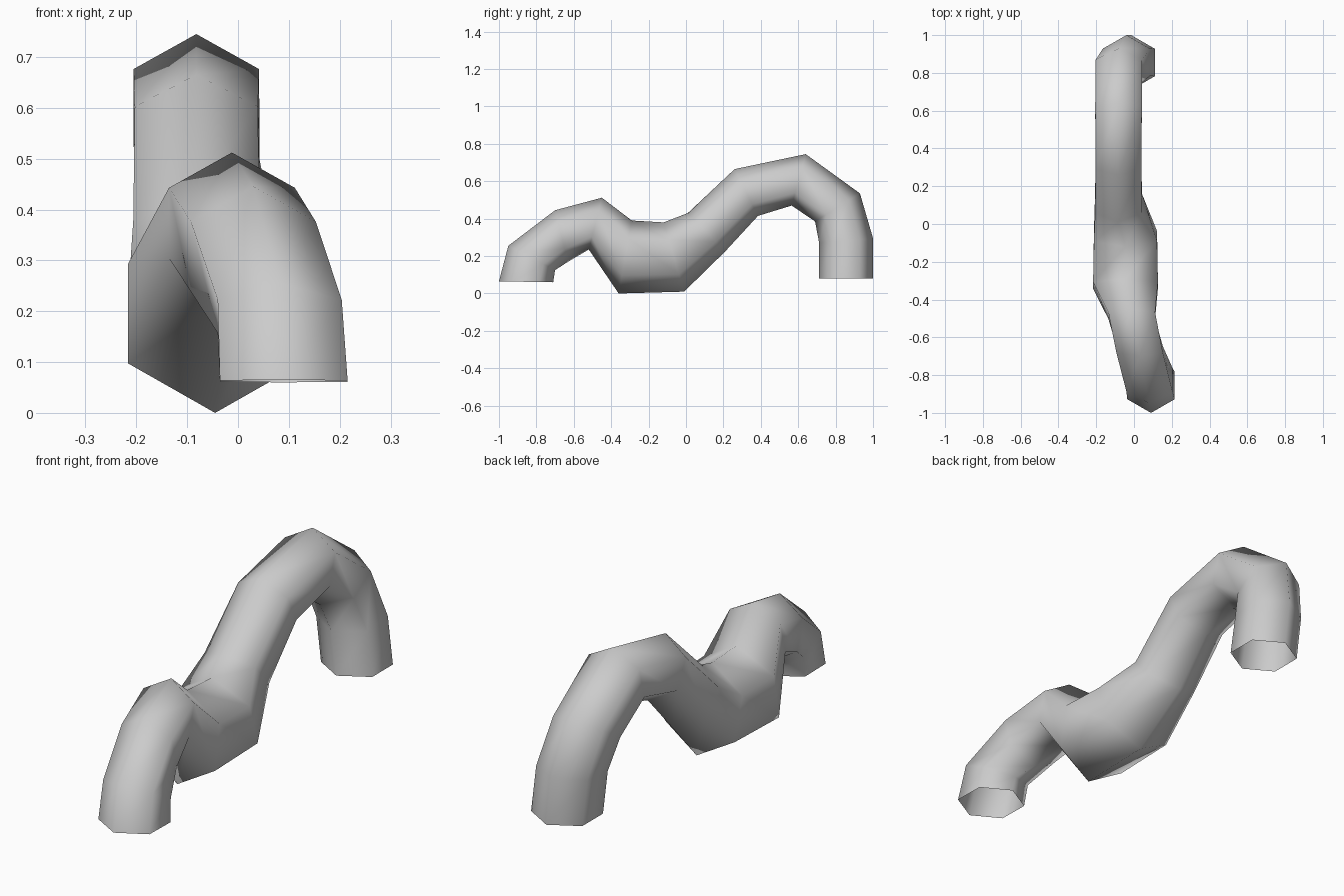
import bpy, bmesh, math
from mathutils import Vector

if "Cube" in bpy.data.objects:
    bpy.data.objects.remove(bpy.data.objects["Cube"], do_unlink=True)

SIDES = 6

# Pipe stations: sideways offset, crest (y, z), belly (y, z)
stations = [
    (0.09, (-1.0, 0.065), (-0.71, 0.06)),     # front opening
    (0.082, (-0.95, 0.255), (-0.70, 0.125)),
    (0.03, (-0.70, 0.445), (-0.63, 0.17)),
    (-0.012, (-0.45, 0.512), (-0.52, 0.235)),
    (-0.045, (-0.29, 0.39), (-0.36, 0.0)),    # wide sump
    (-0.045, (-0.12, 0.38), (-0.01, 0.01)),
    (-0.082, (0.01, 0.43), (0.21, 0.225)),
    (-0.082, (0.26, 0.665), (0.385, 0.415)),
    (-0.082, (0.64, 0.745), (0.565, 0.47)),
    (-0.08, (0.93, 0.535), (0.69, 0.385)),
    (-0.04, (1.0, 0.295), (0.712, 0.27)),
    (-0.015, (1.0, 0.08), (0.71, 0.08)),      # rear opening
]


def make_material(name, color):
    mat = bpy.data.materials.new(name)
    mat.use_nodes = True
    mat.diffuse_color = color
    mat.node_tree.nodes["Principled BSDF"].inputs["Base Color"].default_value = color
    return mat


def add_ring(bm, x, crest, belly):
    """Regular polygon ring standing on its belly corner."""
    top, bottom = Vector((x, *crest)), Vector((x, *belly))
    center, up = (top + bottom) / 2, (top - bottom) / 2
    side = Vector((up.length, 0, 0))
    angles = [math.tau * i / SIDES for i in range(SIDES)]
    return [bm.verts.new(center + up * math.cos(a) + side * math.sin(a)) for a in angles]


# Bent pipe, open at both ends
bm = bmesh.new()
rings = [add_ring(bm, *s) for s in stations]
for a, b in zip(rings, rings[1:]):
    for i in range(SIDES):
        j = (i + 1) % SIDES
        face = bm.faces.new((a[i], a[j], b[j], b[i]))
        face.smooth = True
bmesh.ops.recalc_face_normals(bm, faces=bm.faces)

mesh = bpy.data.meshes.new("bent_pipe")
bm.to_mesh(mesh)
bm.free()
mesh.materials.append(make_material("pipe grey", (0.6, 0.6, 0.6, 1)))
pipe = bpy.data.objects.new("bent_pipe", mesh)
bpy.context.collection.objects.link(pipe)
